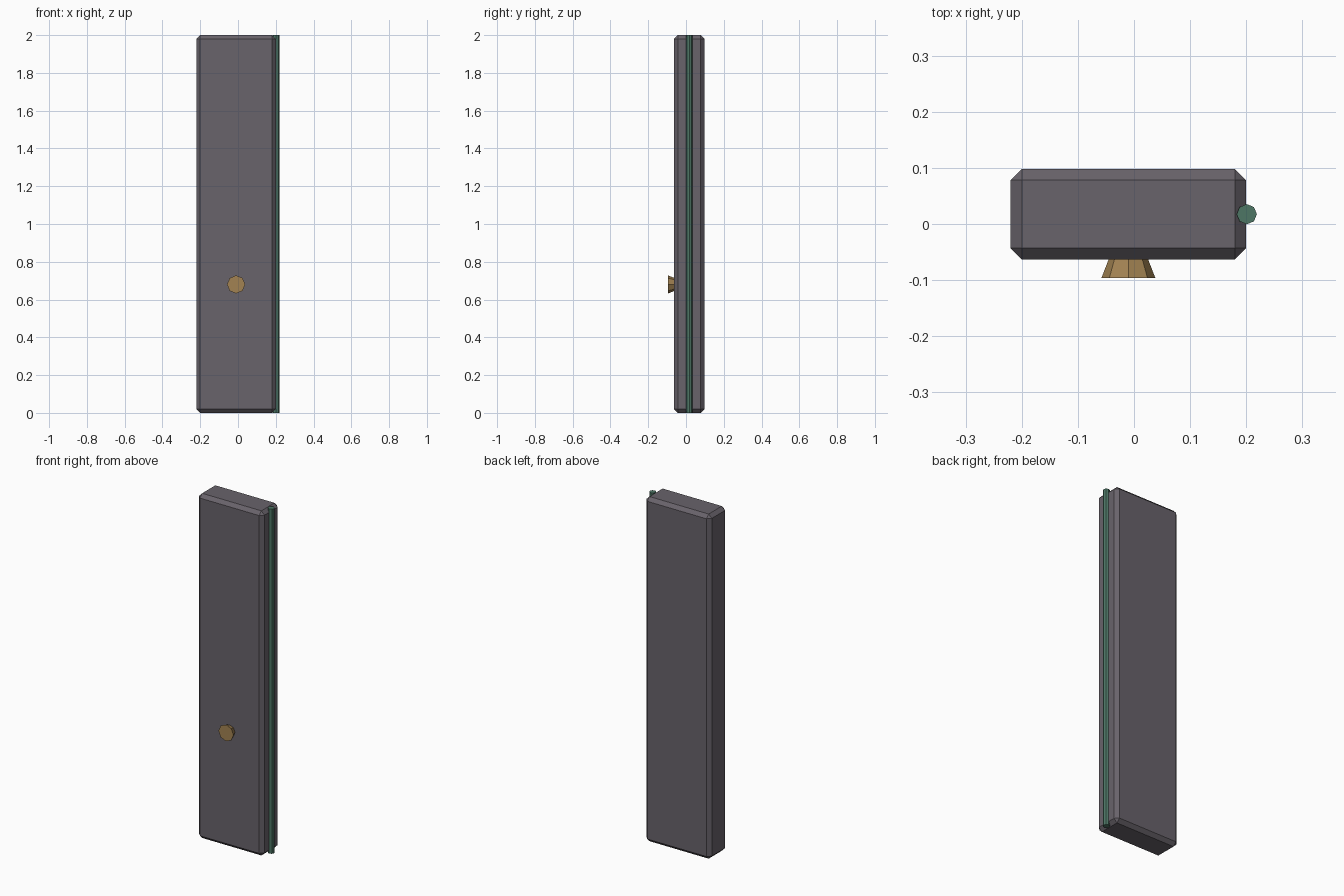
import bpy
from math import pi
from mathutils import Matrix
import bmesh

cube = bpy.data.objects.get("Cube")
if cube:
    bpy.data.objects.remove(cube, do_unlink=True)


def material(name, rgb):
    mat = bpy.data.materials.new(name)
    mat.use_nodes = True
    mat.diffuse_color = (*rgb, 1)
    bsdf = mat.node_tree.nodes["Principled BSDF"]
    bsdf.inputs["Base Color"].default_value = (*rgb, 1)
    return mat


def finish(name, bm, mat):
    bmesh.ops.recalc_face_normals(bm, faces=bm.faces)
    mesh = bpy.data.meshes.new(name)
    bm.to_mesh(mesh)
    bm.free()
    mesh.materials.append(mat)
    obj = bpy.data.objects.new(name, mesh)
    bpy.context.collection.objects.link(obj)


def octagon_cone(name, matrix, r_bottom, r_top, depth, mat):
    bm = bmesh.new()
    bmesh.ops.create_cone(bm, cap_ends=True, segments=8, radius1=r_bottom,
                          radius2=r_top, depth=depth, matrix=matrix)
    finish(name, bm, mat)


slate = material("slate grey", (0.14, 0.125, 0.146))
brass = material("brass", (0.36, 0.225, 0.085))
green = material("muted green", (0.075, 0.18, 0.13))

# Door slab with chamfered edges
bm = bmesh.new()
bmesh.ops.create_cube(bm, size=1, matrix=Matrix.Translation((-0.01, 0.0175, 1))
                      @ Matrix.Diagonal((0.42, 0.161, 2, 1)))
bmesh.ops.bevel(bm, geom=bm.edges[:], offset=0.02, segments=1, affect='EDGES')
finish("door_slab", bm, slate)

# Hinge rod along the left edge
octagon_cone("hinge_rod", Matrix.Translation((0.201, 0.0175, 1)),
             0.018, 0.018, 2, green)

# Flared knob on the front
octagon_cone("door_knob", Matrix.Translation((-0.01, -0.078, 0.68))
             @ Matrix.Rotation(pi / 2, 4, 'X'), 0.034, 0.048, 0.036, brass)
